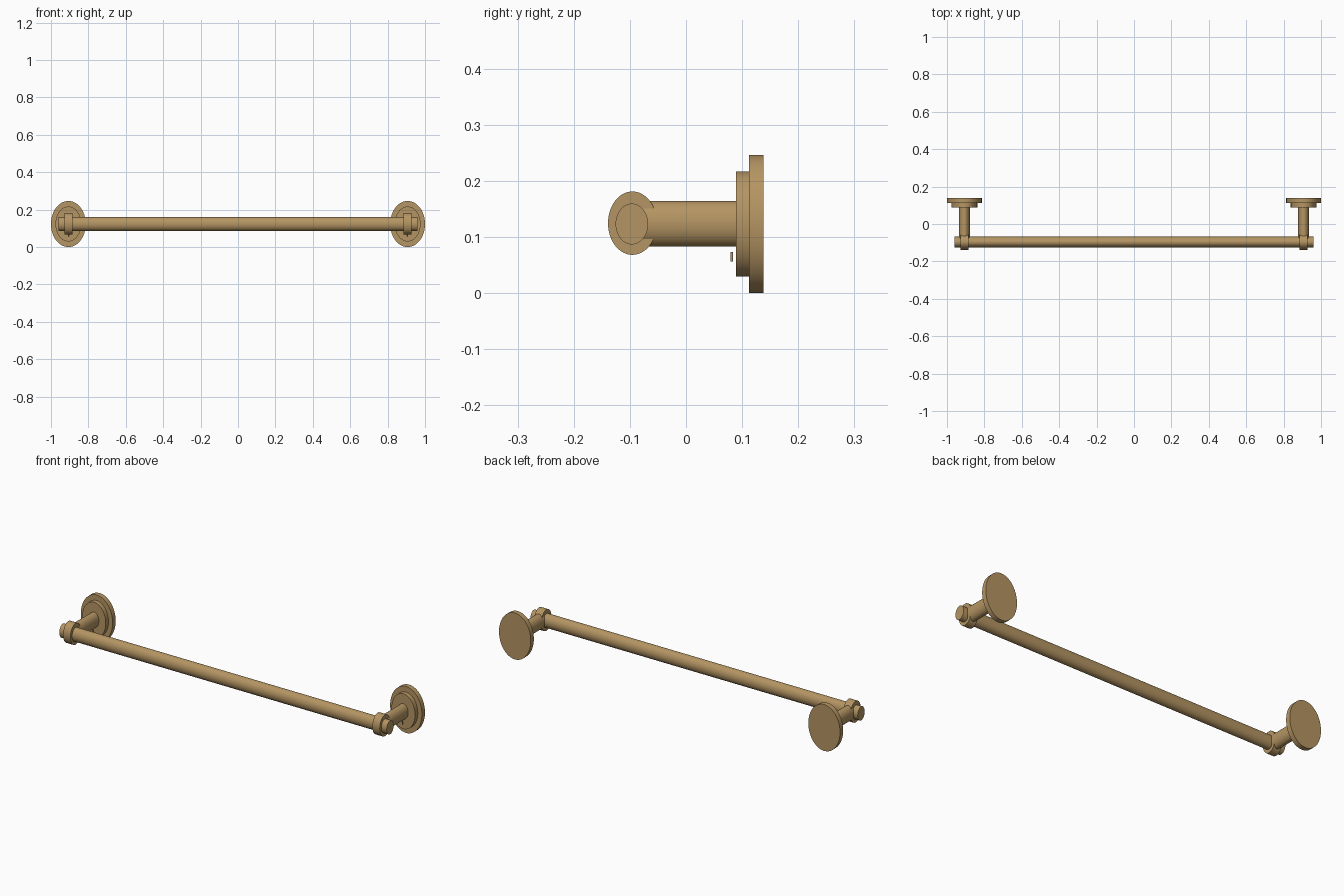
import bpy, math

if "Cube" in bpy.data.objects:
    bpy.data.objects.remove(bpy.data.objects["Cube"])

brass = bpy.data.materials.new("brushed_brass")
brass.diffuse_color = (0.46, 0.30, 0.125, 1)
brass.use_nodes = True
brass.node_tree.nodes["Principled BSDF"].inputs["Base Color"].default_value = brass.diffuse_color

CZ = 0.123      # height of all centre lines
BAR_Y = -0.0965  # depth of the bar
POST_X = 0.907


def tube(name, axis, center, half, length, sides=64):
    """Elliptical cylinder along axis; half = (half width, half height in z)."""
    bpy.ops.mesh.primitive_cylinder_add(vertices=sides, radius=1, depth=1)
    ob = bpy.context.object
    ob.name = name
    ob.data.materials.append(brass)
    a, b = half
    for v in ob.data.vertices:
        p, q, t = v.co.x * a, v.co.y * b, v.co.z * length
        # cyclic orders keep the normals outward
        v.co = {"x": (t, p, q), "y": (-p, t, q), "z": (p, v.co.y * b, t)}[axis]
    ob.location = center
    bpy.ops.object.shade_smooth_by_angle(angle=math.radians(30))
    return ob


# Long rail
tube("towel_bar", "x", (0, BAR_Y, CZ), (0.029, 0.0365), 1.92)

# Matching wall mounts
for side, s in (("left", -1), ("right", 1)):
    x = s * POST_X
    tube(side + "_wall_plate", "y", (x, 0.125, CZ), (0.093, 0.123), 0.026, 96)
    tube(side + "_plate_step", "y", (x, 0.101, CZ), (0.069, 0.0935), 0.024, 96)
    tube(side + "_post", "y", (x, 0.0, CZ + 0.0005), (0.029, 0.0405), 0.19)
    tube(side + "_collar", "x", (x, -0.0955, CZ + 0.0015), (0.0435, 0.0565), 0.043)
    # Small set screw beneath the post
    tube(side + "_set_screw", "z", (x, 0.0815, 0.065), (0.0025, 0.0025), 0.017, 16)
